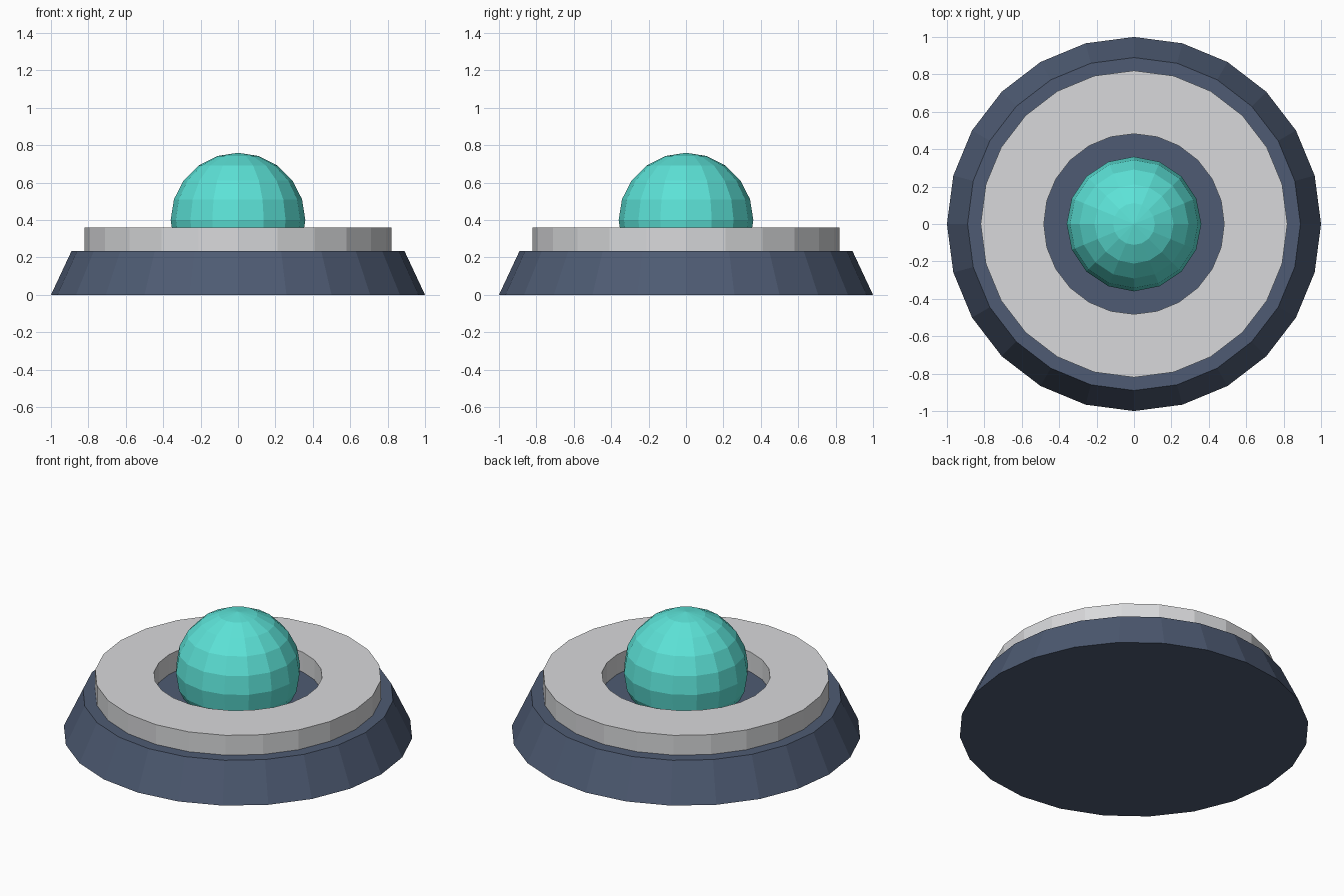
import bpy

cube = bpy.data.objects.get("Cube")
if cube:
    bpy.data.objects.remove(cube, do_unlink=True)


def srgb(*rgb):
    return [(c / 255 / 12.92) if c < 11 else ((c / 255 + 0.055) / 1.055) ** 2.4 for c in rgb] + [1.0]


def material(name, *rgb):
    mat = bpy.data.materials.new(name)
    mat.use_nodes = True
    mat.diffuse_color = srgb(*rgb)
    mat.node_tree.nodes["Principled BSDF"].inputs["Base Color"].default_value = srgb(*rgb)
    return mat


def finish(name, mat):
    obj = bpy.context.object
    obj.name = obj.data.name = name
    obj.data.materials.append(mat)
    return obj


slate = material("slate blue", 78, 91, 115)
silver = material("light grey", 216, 217, 219)
teal = material("teal", 92, 226, 215)
SIDES = 24

# Tapered base
BASE_TOP = 0.235
bpy.ops.mesh.primitive_cone_add(vertices=SIDES, radius1=1, radius2=0.89, depth=BASE_TOP,
                                location=(0, 0, BASE_TOP / 2))
finish("base", slate)

# Flat collar: an open tube wall thickened inward
OUTER, INNER, LOW, HIGH = 0.82, 0.485, 0.22, 0.36
bpy.ops.mesh.primitive_cylinder_add(vertices=SIDES, radius=OUTER, depth=HIGH - LOW,
                                    end_fill_type='NOTHING', location=(0, 0, (LOW + HIGH) / 2))
collar = finish("collar_ring", silver)
wall = collar.modifiers.new("thickness", 'SOLIDIFY')
wall.thickness = OUTER - INNER
wall.offset = -1
wall.use_even_offset = True

# Faceted dome, a ball sunk into the base
bpy.ops.mesh.primitive_uv_sphere_add(segments=16, ring_count=10, radius=0.36, location=(0, 0, 0.4))
finish("dome", teal)
